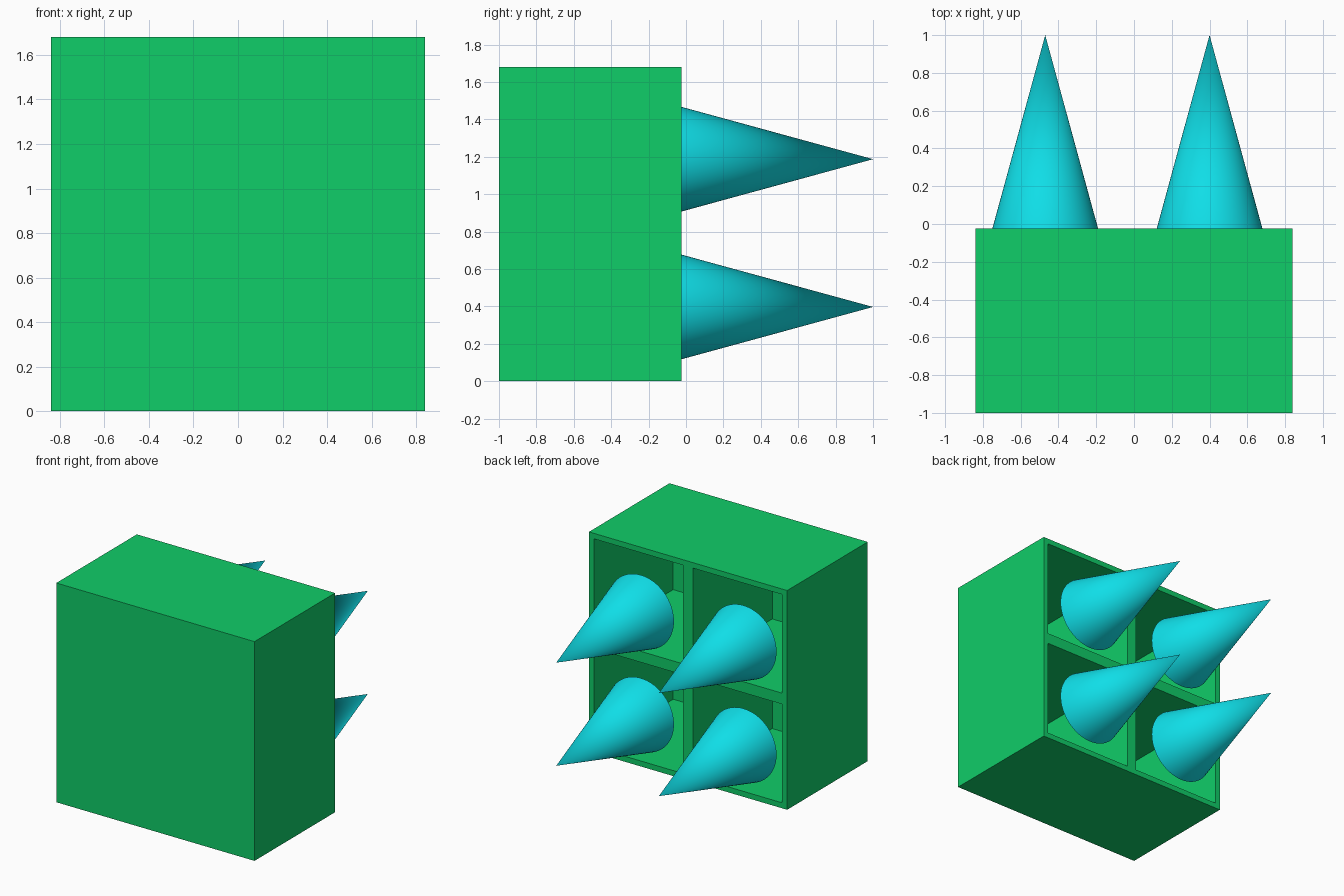
import bpy, bmesh, math
from mathutils import Matrix

if "Cube" in bpy.data.objects:
    bpy.data.objects.remove(bpy.data.objects["Cube"])


def make_material(name, color):
    mat = bpy.data.materials.new(name)
    mat.diffuse_color = (*color, 1.0)
    mat.use_nodes = True
    mat.node_tree.nodes["Principled BSDF"].inputs["Base Color"].default_value = mat.diffuse_color
    return mat


def make_object(name, bm, mat):
    bmesh.ops.recalc_face_normals(bm, faces=bm.faces)
    mesh = bpy.data.meshes.new(name)
    bm.to_mesh(mesh)
    bm.free()
    mesh.materials.append(mat)
    obj = bpy.data.objects.new(name, mesh)
    bpy.context.collection.objects.link(obj)
    return obj


green = make_material("green", (0.005, 0.61, 0.14))
cyan = make_material("cyan", (0.005, 0.73, 0.80))

HALF, HEIGHT = 0.84, 1.68            # cabinet half width and height
FRONT, BACK = -1.0, -0.025           # cabinet depth range
WALL, DEPTH = 0.042, 0.96            # rim thickness and compartment depth

# Cabinet: back face is a grid of rims and cells, and each cell is pushed inwards
xs = [-HALF, -HALF + WALL, -WALL, WALL, HALF - WALL, HALF]
zs = [x + HALF for x in xs]
bm = bmesh.new()
grid = [[bm.verts.new((x, BACK, z)) for z in zs] for x in xs]
cells = []
for i in range(5):
    for j in range(5):
        face = bm.faces.new((grid[i][j], grid[i][j + 1], grid[i + 1][j + 1], grid[i + 1][j]))
        if i in (1, 3) and j in (1, 3):
            cells.append(face)
rim = [e for e in bm.edges if e.is_boundary]

# Outer walls and front panel
outer = bmesh.ops.extrude_edge_only(bm, edges=rim)["geom"]
bmesh.ops.translate(bm, verts=[g for g in outer if isinstance(g, bmesh.types.BMVert)],
                    vec=(0, FRONT - BACK, 0))
bmesh.ops.contextual_create(bm, geom=[e for e in bm.edges if e.is_boundary])

# Compartments
for face in cells:
    inner = bmesh.ops.extrude_discrete_faces(bm, faces=[face])["faces"][0]
    bmesh.ops.translate(bm, verts=inner.verts, vec=(0, -DEPTH, 0))
make_object("cabinet", bm, green)

# Cones: one in the mouth of each compartment, pointing backwards
LENGTH = 1.0 - BACK
for side, x in (("left", -0.47), ("right", 0.40)):
    for level, z in (("lower", 0.397), ("upper", 1.187)):
        bm = bmesh.new()
        place = (Matrix.Translation((x, BACK + LENGTH / 2, z))
                 @ Matrix.Rotation(-math.pi / 2, 4, 'X'))
        bmesh.ops.create_cone(bm, cap_ends=True, segments=64, radius1=0.28,
                              radius2=0, depth=LENGTH, matrix=place)
        cone = make_object(f"{level}_{side}_cone", bm, cyan)
        bpy.ops.object.select_all(action='DESELECT')
        cone.select_set(True)
        bpy.context.view_layer.objects.active = cone
        bpy.ops.object.shade_smooth_by_angle(angle=math.radians(40))
